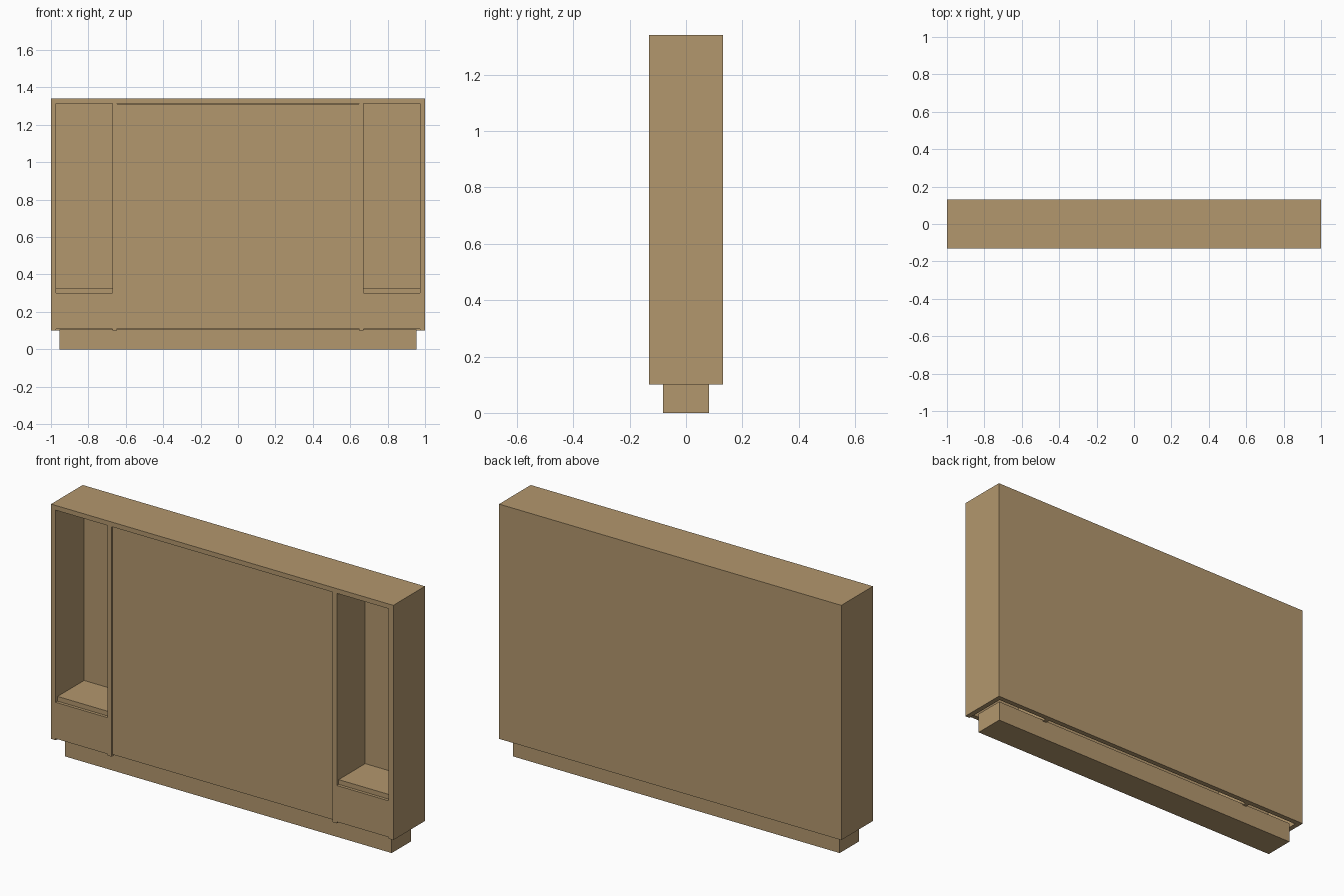
import bpy

cube = bpy.data.objects.get("Cube")
if cube:
    bpy.data.objects.remove(cube, do_unlink=True)

wood = bpy.data.materials.new("light_oak")
wood.use_nodes = True
oak = (0.45, 0.31, 0.155, 1)
wood.diffuse_color = oak
wood.node_tree.nodes["Principled BSDF"].inputs["Base Color"].default_value = oak


def board(name, x, y, z):
    """Box board given its (min, max) range on each axis."""
    bpy.ops.mesh.primitive_cube_add(size=1)
    ob = bpy.context.object
    ob.name = name
    for v in ob.data.vertices:
        v.co = [r[0] if c < 0 else r[1] for c, r in zip(v.co, (x, y, z))]
    ob.data.materials.append(wood)
    return ob


def pair(name, x, y, z):
    """The same board on the left and the right."""
    board("left_" + name, x, y, z)
    board("right_" + name, (-x[1], -x[0]), y, z)


FRONT, BACK = -0.132, 0.132
BACK_IN = 0.105             # inner face of the back panel
BOTTOM, TOP, UNDER_TOP = 0.10, 1.34, 1.315
SIDE, DIV_OUT, DIV_IN = 0.973, 0.67, 0.646

# Base and outer case
board("plinth", (-0.955, 0.955), (-0.081, 0.081), (0, 0.107))
board("top_board", (-1, 1), (FRONT, BACK), (UNDER_TOP, TOP))
pair("side_board", (SIDE, 1), (FRONT, BACK), (BOTTOM, UNDER_TOP))
board("back_panel", (-SIDE, SIDE), (BACK_IN, BACK), (BOTTOM, UNDER_TOP))

# Central front panel, set back slightly between the dividers
pair("divider", (DIV_IN, DIV_OUT), (FRONT, BACK_IN), (BOTTOM, UNDER_TOP))
board("centre_panel", (-DIV_IN, DIV_IN), (FRONT + 0.006, -0.105), (0.11, 1.312))

# Open side niches: low front board and a shelf set back behind it
pair("lower_front", (DIV_OUT, SIDE), (FRONT, -0.107), (0.108, 0.30))
pair("niche_shelf", (DIV_OUT, SIDE), (FRONT + 0.016, BACK_IN), (0.30, 0.325))
